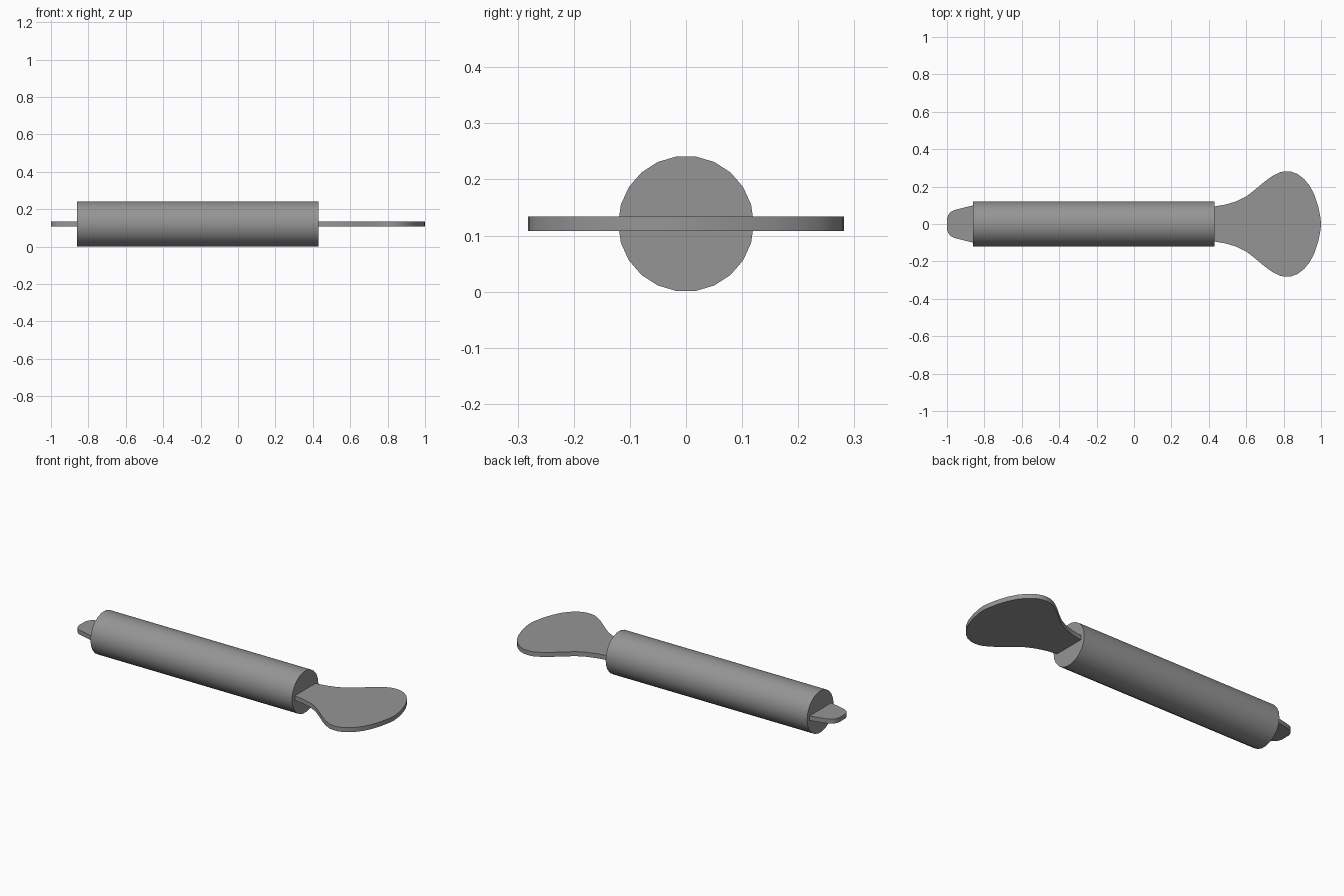
import bpy, bmesh, math

cube = bpy.data.objects.get("Cube")
if cube:
    bpy.data.objects.remove(cube, do_unlink=True)

RADIUS = 0.121
THICK = 0.026

grey = bpy.data.materials.new("mid_grey")
grey.use_nodes = True
colour = (0.3, 0.3, 0.3, 1)
grey.diffuse_color = colour
grey.node_tree.nodes["Principled BSDF"].inputs["Base Color"].default_value = colour


def extrude_outline(name, points, offset):
    """Solid made by sweeping a closed outline along an offset."""
    bm = bmesh.new()
    face = bm.faces.new([bm.verts.new(p) for p in points])
    swept = bmesh.ops.extrude_face_region(bm, geom=[face], use_keep_orig=True)
    verts = [g for g in swept["geom"] if isinstance(g, bmesh.types.BMVert)]
    bmesh.ops.translate(bm, verts=verts, vec=offset)
    bmesh.ops.recalc_face_normals(bm, faces=bm.faces)
    mesh = bpy.data.meshes.new(name)
    bm.to_mesh(mesh)
    bm.free()
    mesh.materials.append(grey)
    obj = bpy.data.objects.new(name, mesh)
    bpy.context.collection.objects.link(obj)
    bpy.ops.object.select_all(action="DESELECT")
    obj.select_set(True)
    bpy.context.view_layer.objects.active = obj
    bpy.ops.object.shade_smooth_by_angle(angle=math.radians(30))
    return obj


# Round grip with flat end caps
SIDES = 22
ring = [(-0.86, RADIUS * math.cos(math.tau * i / SIDES),
         RADIUS + RADIUS * math.sin(math.tau * i / SIDES)) for i in range(SIDES)]
extrude_outline("handle", ring, (1.29, 0, 0))

# Flat blade: tapered tail, tang through the grip, flared round head
half = [(-1, 0.03), (-0.992, 0.05), (-0.98, 0.065), (-0.96, 0.075),
        (-0.86, 0.1), (0.43, 0.094), (0.49, 0.104), (0.55, 0.122),
        (0.6, 0.147), (0.65, 0.186), (0.7, 0.228), (0.74, 0.257),
        (0.78, 0.277), (0.81, 0.282), (0.84, 0.28), (0.875, 0.267),
        (0.91, 0.24), (0.94, 0.203), (0.965, 0.155), (0.985, 0.095),
        (0.997, 0.035)]
z = RADIUS - THICK / 2
outline = [(x, y, z) for x, y in half] + [(1, 0, z)]
outline += [(x, -y, z) for x, y in reversed(half)]
extrude_outline("blade", outline, (0, 0, THICK))
